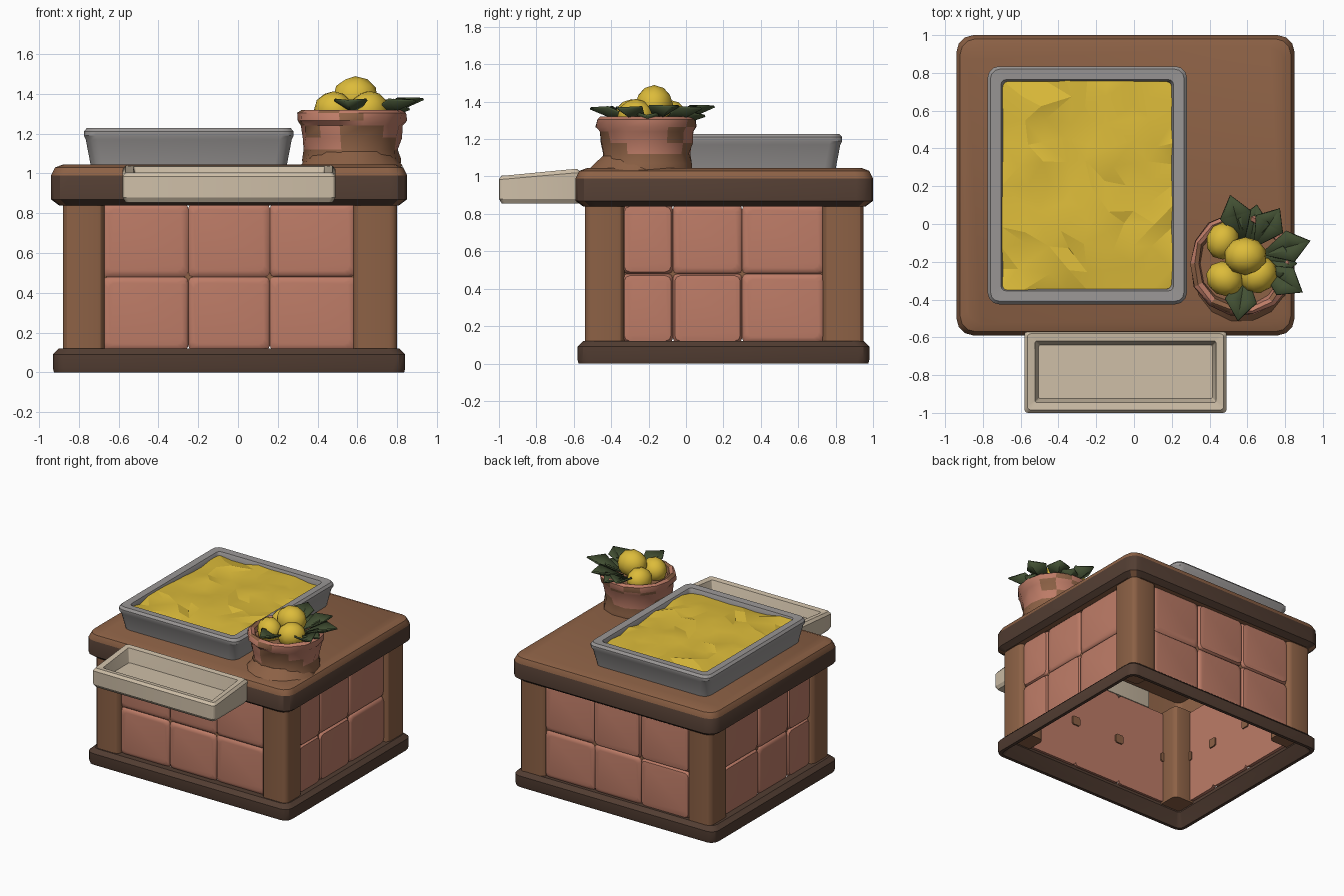
import bpy, bmesh, math, random
from mathutils import Vector, Matrix

if "Cube" in bpy.data.objects:
    bpy.data.objects.remove(bpy.data.objects["Cube"])

random.seed(4)


def material(name, rgb):
    m = bpy.data.materials.new(name)
    m.diffuse_color = (*rgb, 1)
    m.use_nodes = True
    m.node_tree.nodes["Principled BSDF"].inputs["Base Color"].default_value = m.diffuse_color
    return m


WOOD = material("brown wood", (0.265, 0.12, 0.06))
DARK = material("dark wood", (0.085, 0.047, 0.032))
CLAY = material("terracotta", (0.51, 0.20, 0.135))
GREY = material("grey metal", (0.32, 0.305, 0.30))
CREAM = material("cream stone", (0.62, 0.52, 0.39))
YELLOW = material("lemon yellow", (0.72, 0.50, 0.042))
GREEN = material("leaf green", (0.055, 0.08, 0.033))


def rect(x0, x1, y0, y1, z, r=0.05, inset=0.0, seg=3):
    """Rounded rectangle of points at height z."""
    x0, x1, y0, y1 = x0 + inset, x1 - inset, y0 + inset, y1 - inset
    corners = [(x1 - r, y1 - r), (x0 + r, y1 - r), (x0 + r, y0 + r), (x1 - r, y0 + r)]
    pts = []
    for k, (cx, cy) in enumerate(corners):
        for i in range(seg + 1):
            a = math.pi / 2 * (k + i / seg)
            pts.append(Vector((cx + r * math.cos(a), cy + r * math.sin(a), z)))
    return pts


def circle(cx, cy, r, z, n=14, jitter=0.0):
    return [Vector((cx + (r + random.uniform(-jitter, jitter)) * math.cos(math.tau * i / n),
                    cy + (r + random.uniform(-jitter, jitter)) * math.sin(math.tau * i / n), z))
            for i in range(n)]


def loft(bm, rings, closed=False, matrix=Matrix()):
    """Skin rings of points; cap the ends, or join last to first when closed."""
    vs = [[bm.verts.new(matrix @ p) for p in ring] for ring in rings]
    n = len(vs[0])
    pairs = list(zip(vs, vs[1:])) + ([(vs[-1], vs[0])] if closed else [])
    for a, b in pairs:
        for i in range(n):
            j = (i + 1) % n
            bm.faces.new((a[i], a[j], b[j], b[i]))
    if not closed:
        bm.faces.new(vs[0][::-1])
        bm.faces.new(vs[-1])


def finish(name, bm, mats, rule=None, angle=30, recalc=True):
    if recalc:
        bmesh.ops.recalc_face_normals(bm, faces=bm.faces[:])
    bm.normal_update()
    for f in bm.faces:
        f.smooth = True
        if rule:
            f.material_index = rule(f)
    for e in bm.edges:
        e.smooth = e.calc_face_angle(0) < math.radians(angle)
    me = bpy.data.meshes.new(name)
    bm.to_mesh(me)
    bm.free()
    for m in mats:
        me.materials.append(m)
    ob = bpy.data.objects.new(name, me)
    bpy.context.collection.objects.link(ob)
    return ob


# Thin-walled base frame, open in the middle
bm = bmesh.new()
B = (-0.93, 0.84, -0.58, 0.98)
loft(bm, [rect(*B, 0, 0.06, 0.005), rect(*B, 0.02, 0.06), rect(*B, 0.09, 0.06),
          rect(*B, 0.12, 0.06, 0.03), rect(*B, 0.12, 0.02, 0.09), rect(*B, 0.09, 0.02, 0.09),
          rect(*B, 0, 0.04, 0.03)], closed=True)
finish("base_frame", bm, [DARK])

# Corner posts
for sx, (x0, x1) in (("left", (-0.88, -0.67)), ("right", (0.58, 0.80))):
    for sy, (y0, y1) in (("front", (-0.54, -0.33)), ("back", (0.73, 0.95))):
        bm = bmesh.new()
        loft(bm, [rect(x0, x1, y0, y1, 0.10, 0.04), rect(x0, x1, y0, y1, 0.86, 0.04)])
        finish(f"{sy}_{sx}_post", bm, [WOOD])

# Tiled walls: three by two tiles a side, with grout at the joints
X_BREAKS, Y_BREAKS, Z_BREAKS = (-0.68, -0.25, 0.16, 0.59), (-0.34, -0.07, 0.30, 0.74), (0.11, 0.48, 0.85)
WALLS = (("front", 0, X_BREAKS, (0, -0.51, 0)), ("right", 1, Y_BREAKS, (0.77, 0, 0)),
         ("back", 2, [-x for x in X_BREAKS[::-1]], (0, 0.93, 0)),
         ("left", 3, [-y for y in Y_BREAKS[::-1]], (-0.85, 0, 0)))
for side, turn, us, origin in WALLS:
    M = (Matrix.Translation(origin) @ Matrix.Rotation(turn * math.pi / 2, 4, 'Z')
         @ Matrix.Rotation(math.pi / 2, 4, 'X'))
    bm = bmesh.new()
    for u0, u1 in zip(us, us[1:]):
        for z0, z1 in zip(Z_BREAKS, Z_BREAKS[1:]):
            t = (u0, u1, z0, z1)
            lift = random.uniform(-0.004, 0.006)
            loft(bm, [rect(*t, -0.04, 0.025, seg=2), rect(*t, -0.018, 0.025, seg=2),
                      rect(*t, -0.004 + lift, 0.03, 0.01, seg=2), rect(*t, lift, 0.03, 0.03, seg=2)],
                 matrix=M)
    finish(f"{side}_tiles", bm, [CLAY], angle=40)
    bm = bmesh.new()
    for u in us:
        loft(bm, [rect(u - 0.035, u + 0.035, 0.445, 0.515, d, 0.01, seg=1) for d in (-0.05, -0.018)],
             matrix=M)
    finish(f"{side}_grout", bm, [WOOD])

# Thick worktop with dark edge band, hollow underneath
bm = bmesh.new()
T = (-0.94, 0.85, -0.59, 1.0)
loft(bm, [rect(*T, 1.01, 0.05, 0.09), rect(*T, 0.84, 0.05, 0.085), rect(*T, 0.84, 0.07, 0.04),
          rect(*T, 0.87, 0.09), rect(*T, 0.99, 0.09), rect(*T, 1.03, 0.08, 0.02),
          rect(*T, 1.045, 0.07, 0.06)])


def worktop_rule(f):
    c = f.calc_center_median()
    outside = c.x < -0.9 or c.x > 0.81 or c.y < -0.55 or c.y > 0.96
    return 1 if outside and 0.85 < c.z < 1.0 else 0


finish("worktop", bm, [WOOD, DARK], worktop_rule)

# Low wooden mound under the pot
bm = bmesh.new()
loft(bm, [circle(0.57, -0.27, 0.26, 1.035), circle(0.57, -0.25, 0.2, 1.11)])
finish("pot_stand", bm, [WOOD])

# Large grey tray
bm = bmesh.new()
G = (-0.775, 0.28, -0.425, 0.835)
loft(bm, [rect(*G, 1.04, 0.06, 0.035), rect(*G, 1.17, 0.06, 0.01), rect(*G, 1.19, 0.06),
          rect(*G, 1.21, 0.06), rect(*G, 1.228, 0.05, 0.015), rect(*G, 1.225, 0.03, 0.07),
          rect(*G, 1.20, 0.03, 0.08), rect(*G, 1.10, 0.03, 0.085)])
finish("grey_tray", bm, [GREY])

# Rough yellow filling
bm = bmesh.new()
bmesh.ops.create_grid(bm, x_segments=8, y_segments=10, size=0.5)
for v in bm.verts:
    edge = max(abs(v.co.x), abs(v.co.y)) > 0.49
    j = 0 if edge else 0.03
    v.co = Vector((-0.2475 + v.co.x * 0.90 + random.uniform(-j, j),
                   0.205 + v.co.y * 1.11 + random.uniform(-j, j),
                   1.205 + random.uniform(-0.014, 0.016) - (0.008 if edge else 0)))
bmesh.ops.triangulate(bm, faces=bm.faces[:])
finish("yellow_filling", bm, [YELLOW], angle=14, recalc=False)

# Cream trough on the front, with a lowered front lip, and its end inside the worktop
bm = bmesh.new()
C = (-0.58, 0.49, -1.0, -0.565)
loft(bm, [rect(*C, 0.855, 0.02, 0.015), rect(*C, 0.88, 0.02), rect(*C, 1.02, 0.02),
          rect(*C, 1.04, 0.02, 0.015), rect(*C, 1.035, 0.01, 0.055), rect(*C, 0.93, 0.01, 0.075)])
for v in bm.verts:
    if v.co.z > 0.95 and v.co.y < -0.9:
        v.co.z -= 0.035
finish("cream_trough", bm, [CREAM])
bm = bmesh.new()
loft(bm, [rect(-0.55, 0.46, -0.585, -0.47, z, 0.02) for z in (0.855, 0.99)])
finish("trough_inner_end", bm, [CREAM])

# Worn clay pot filled with soil
bm = bmesh.new()
px, py = 0.57, -0.21
profile = [(0.25, 1.03), (0.245, 1.07), (0.235, 1.12), (0.25, 1.18), (0.26, 1.24),
           (0.275, 1.265), (0.275, 1.305), (0.255, 1.32), (0.23, 1.31), (0.22, 1.27)]
loft(bm, [circle(px, py, r, z, jitter=0.008) for r, z in profile])


def pot_rule(f):
    z = f.calc_center_median().z
    return 1 if z < 1.10 or len(f.verts) > 4 or random.random() < 0.3 else 0


finish("clay_pot", bm, [CLAY, WOOD], pot_rule, angle=35)

# Lemons
for i, (x, y, z, r) in enumerate(((0.59, -0.17, 1.385, 0.106), (0.47, -0.09, 1.32, 0.092),
                                  (0.48, -0.29, 1.32, 0.095), (0.66, -0.27, 1.32, 0.097))):
    bm = bmesh.new()
    bmesh.ops.create_icosphere(bm, subdivisions=2, radius=r,
                               matrix=Matrix.Translation((x, y, z)) @ Matrix.Rotation(i * 1.3, 4, 'Z')
                               @ Matrix.Diagonal((1.08, 0.95, 0.98, 1)))
    finish(f"lemon_{i + 1}", bm, [YELLOW], angle=25)

# Folded leaves fanning out to the right of the lemons
bm = bmesh.new()
root = Vector((0.60, -0.18, 1.28))
TIPS = ((0.51, 0.15, 1.38), (0.65, 0.10, 1.33), (0.77, 0.08, 1.37), (0.93, -0.09, 1.38), (0.86, -0.21, 1.33),
        (0.89, -0.36, 1.37), (0.55, -0.51, 1.37))
for tip in TIPS:
    tip = Vector(tip)
    base = root.lerp(tip, 0.2)
    across = (tip - base).cross(Vector((0, 0, 1))).normalized() * 0.08
    mid = base.lerp(tip, 0.6) + Vector((0, 0, -0.015))
    up = Vector((0, 0, 0.05))
    b, t, c, l, r = (bm.verts.new(p) for p in (base, tip, mid, mid - across + up, mid + across + up))
    for tri in ((b, c, l), (b, r, c), (c, t, l), (c, r, t)):
        bm.faces.new(tri)
leaves = finish("leaves", bm, [GREEN], angle=10, recalc=False)
leaves.modifiers.new("thickness", 'SOLIDIFY').thickness = 0.012
